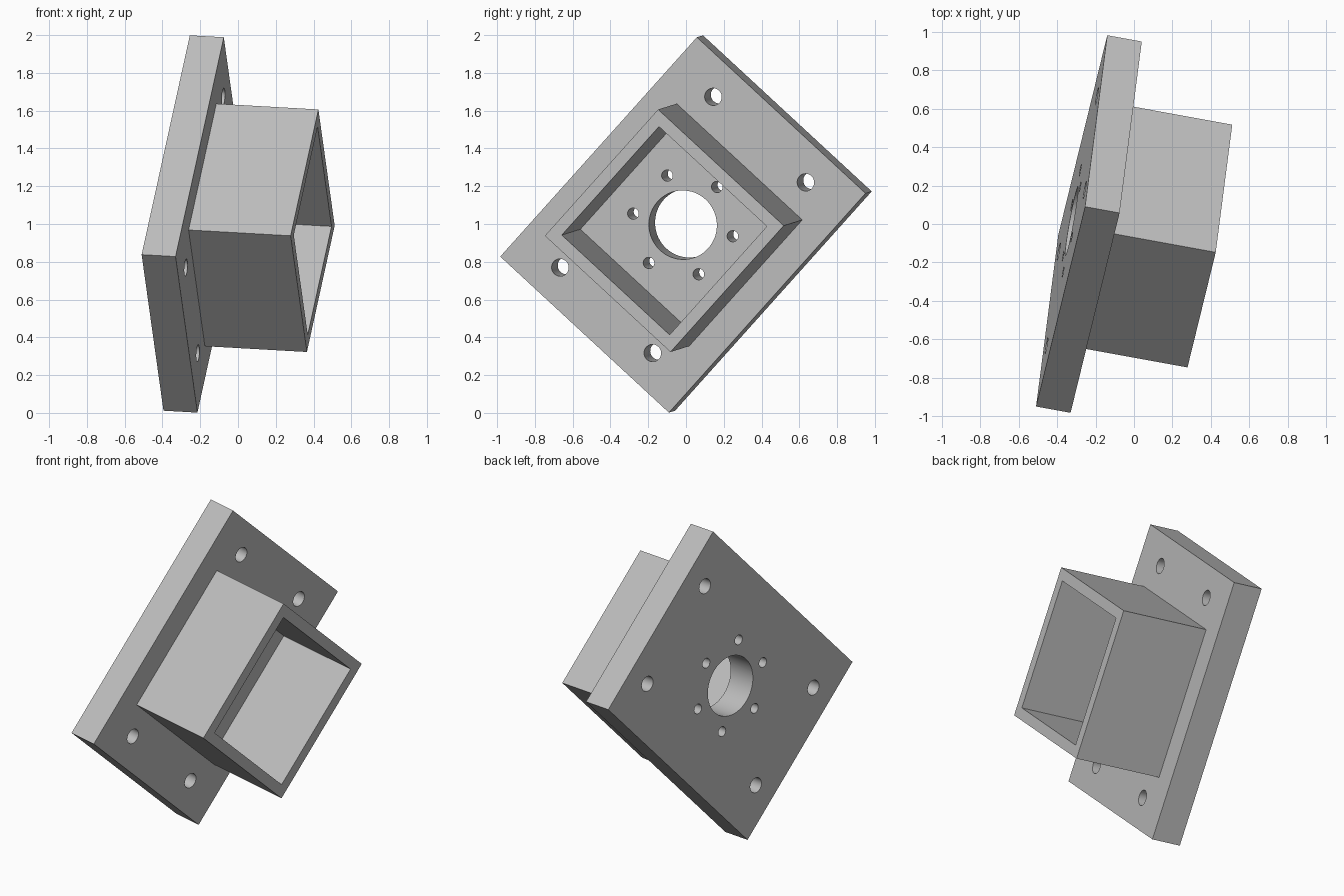
import bpy, bmesh
from math import cos, sin, pi, radians
from mathutils import Matrix, Vector

cube = bpy.data.objects.get("Cube")
if cube:
    bpy.data.objects.remove(cube)

# Tilted frame: local x = plate length, y = plate width, z = outward normal
U = Vector((0.1615, 0.6587, 0.7346)).normalized()
N = U.cross(Vector((-0.094, -0.728, 0.679))).normalized()
V = N.cross(U)
FRAME = Matrix.Translation((-0.145, -0.0165, 0.995)) @ Matrix((U, V, N)).transposed().to_4x4()

LENGTH, WIDTH, THICK = 1.58, 1.222, 0.183
SOCKET, DEPTH, WALL = 0.91, 0.55, 0.091

grey = bpy.data.materials.new("grey metal")
grey.use_nodes = True
colour = (0.52, 0.52, 0.52, 1)
grey.diffuse_color = colour
grey.node_tree.nodes["Principled BSDF"].inputs["Base Color"].default_value = colour


def make_object(name, bm):
    bmesh.ops.recalc_face_normals(bm, faces=bm.faces)
    mesh = bpy.data.meshes.new(name)
    bm.to_mesh(mesh)
    bm.free()
    mesh.materials.append(grey)
    obj = bpy.data.objects.new(name, mesh)
    bpy.context.collection.objects.link(obj)
    obj.matrix_world = FRAME
    return obj


def add_box(bm, sx, sy, z0, z1):
    place = Matrix.Translation((0, 0, (z0 + z1) / 2)) @ Matrix.Diagonal((sx, sy, z1 - z0, 1))
    bmesh.ops.create_cube(bm, size=1, matrix=place)


def add_drill(bm, x, y, radius, segments):
    bmesh.ops.create_cone(bm, cap_ends=True, segments=segments, radius1=radius, radius2=radius,
                          depth=THICK * 2, matrix=Matrix.Translation((x, y, -THICK / 2)))


# Mounting plate
bm = bmesh.new()
add_box(bm, LENGTH, WIDTH, -THICK, 0)
plate = make_object("mounting_plate", bm)

# Drills: centre bore, ring of six screw holes, four corner bolt holes
bm = bmesh.new()
add_drill(bm, 0, 0, 0.183, 64)
for k in range(6):
    add_drill(bm, 0.274 * cos(k * pi / 3), 0.274 * sin(k * pi / 3), 0.03, 32)
for sx in (-1, 1):
    for sy in (-1, 1):
        add_drill(bm, sx * 0.615, sy * 0.335, 0.046, 32)
drills = make_object("hole_cutter", bm)
drills.hide_render = True

cut = plate.modifiers.new("holes", 'BOOLEAN')
cut.operation = 'DIFFERENCE'
cut.solver = 'EXACT'
cut.object = drills
bpy.context.view_layer.update()
bpy.ops.object.select_all(action='DESELECT')
bpy.context.view_layer.objects.active = plate
plate.select_set(True)
bpy.ops.object.modifier_apply(modifier=cut.name)
bpy.data.objects.remove(drills)
bpy.ops.object.shade_smooth_by_angle(angle=radians(30))

# Square socket: hollow tube standing on the plate, open at the outer end
bm = bmesh.new()
add_box(bm, SOCKET, SOCKET, 0, DEPTH)
bm.normal_update()
rim = next(f for f in bm.faces if f.normal.z > 0.9)
base = next(f for f in bm.faces if f.normal.z < -0.9)
bmesh.ops.inset_region(bm, faces=[rim], thickness=WALL)
walls = bmesh.ops.extrude_face_region(bm, geom=[rim])["geom"]
floor = [f for f in walls if isinstance(f, bmesh.types.BMFace)]
bmesh.ops.translate(bm, vec=(0, 0, -DEPTH), verts=floor[0].verts)
bmesh.ops.delete(bm, geom=floor + [base] + ([rim] if rim.is_valid else []), context='FACES')
# Close the ring that rests on the plate
bottom = [e for e in bm.edges if e.is_boundary]
bmesh.ops.bridge_loops(bm, edges=bottom)
make_object("square_socket", bm)
